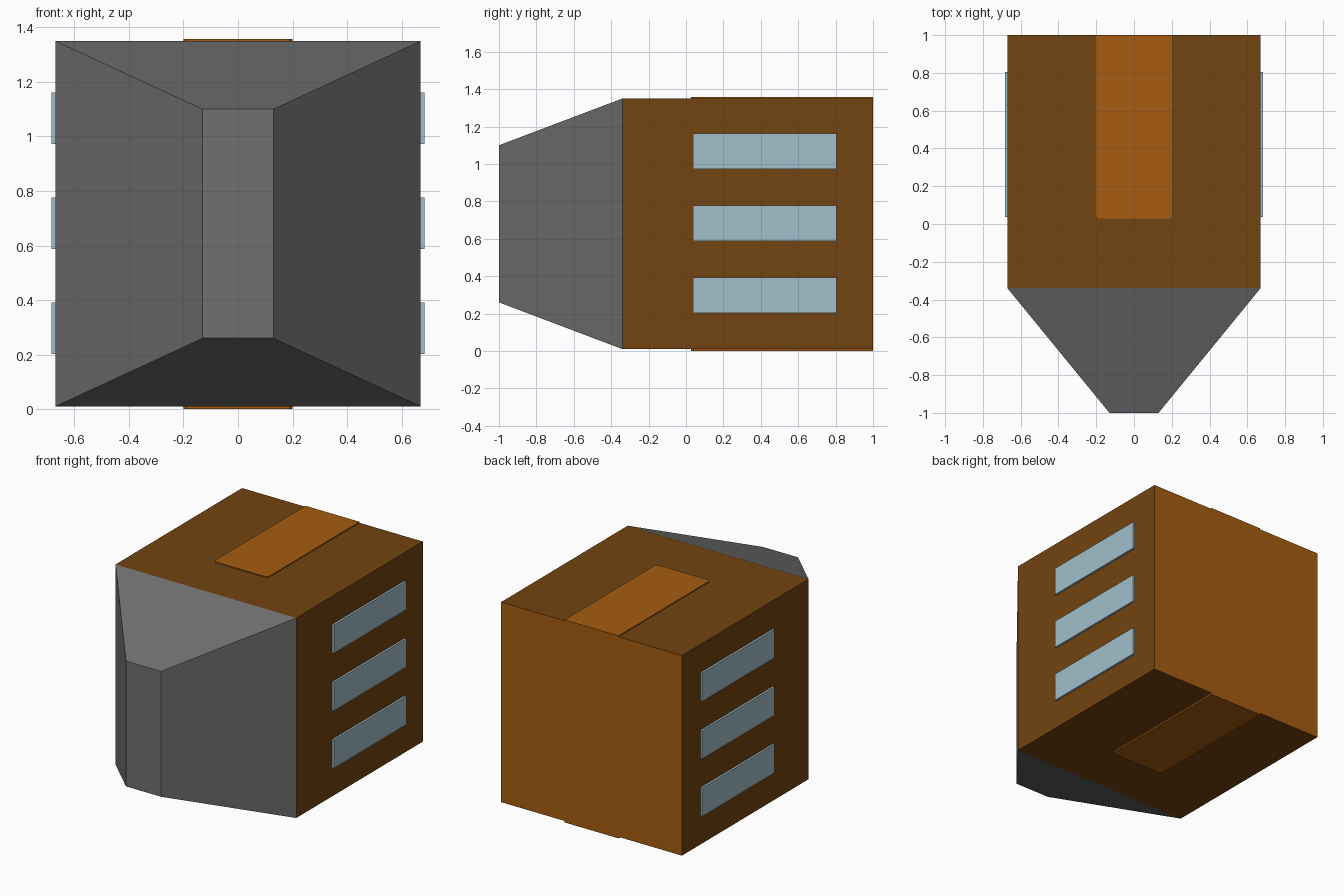
import bpy
import bmesh

if "Cube" in bpy.data.objects:
    bpy.data.objects.remove(bpy.data.objects["Cube"])


def material(name, rgb):
    m = bpy.data.materials.new(name)
    m.diffuse_color = (*rgb, 1.0)
    m.use_nodes = True
    m.node_tree.nodes["Principled BSDF"].inputs["Base Color"].default_value = m.diffuse_color
    return m


brown = material("dark brown", (0.168, 0.057, 0.005))
orange = material("orange brown", (0.385, 0.107, 0.005))
grey = material("grey", (0.160, 0.160, 0.160))
blue = material("pale blue", (0.355, 0.520, 0.590))


def make_object(name, bm, mats):
    bmesh.ops.recalc_face_normals(bm, faces=bm.faces[:])
    mesh = bpy.data.meshes.new(name)
    bm.to_mesh(mesh)
    bm.free()
    for m in mats:
        mesh.materials.append(m)
    obj = bpy.data.objects.new(name, mesh)
    bpy.context.collection.objects.link(obj)
    return obj


def box_mesh(x, y, z):
    """Box spanning the (low, high) pairs x, y and z."""
    bm = bmesh.new()
    bmesh.ops.create_cube(bm, size=1)
    for v in bm.verts:
        v.co = [sum(r) / 2 + c * (r[1] - r[0]) for r, c in zip((x, y, z), v.co)]
    return bm


W, MID_Z, Y_JOIN = 0.67, 0.68, -0.34

# Main body, with a lighter back face
bm = box_mesh((-W, W), (Y_JOIN, 1.0), (MID_Z - W, MID_Z + W))
bm.normal_update()
for f in bm.faces:
    f.material_index = 1 if f.normal.y > 0.5 else 0
make_object("body", bm, [brown, orange])

# Tapered nose: the front end of a box shrunk to a narrow upright face
bm = box_mesh((-W, W), (-1.0, Y_JOIN), (MID_Z - W, MID_Z + W))
for v in bm.verts:
    if v.co.y < -0.9:
        v.co.x *= 0.13 / W
        v.co.z = MID_Z + (v.co.z - MID_Z) * 0.42 / W
bm.normal_update()
bmesh.ops.delete(bm, geom=[f for f in bm.faces if f.normal.y > 0.9], context='FACES')
make_object("nose", bm, [grey])

# Thin strips on top and underneath, with clipped front corners
for name, z in (("top_strip", (1.345, 1.357)), ("bottom_strip", (0.0, 0.015))):
    bm = box_mesh((-0.2, 0.2), (0.028, 1.0), z)
    corners = [e for e in bm.edges
               if all(v.co.y < 0.1 for v in e.verts)
               and abs(e.verts[0].co.x - e.verts[1].co.x) < 1e-4]
    bmesh.ops.bevel(bm, geom=corners, offset=0.012, segments=1, affect='EDGES')
    make_object(name, bm, [orange])

# Three window slats on each side
for side, s in (("right", 1), ("left", -1)):
    for i in range(3):
        zc = 0.297 + i * 0.385
        x = sorted((s * 0.66, s * 0.684))
        bm = box_mesh(x, (0.038, 0.805), (zc - 0.095, zc + 0.095))
        make_object(f"{side}_window_{i + 1}", bm, [blue])
